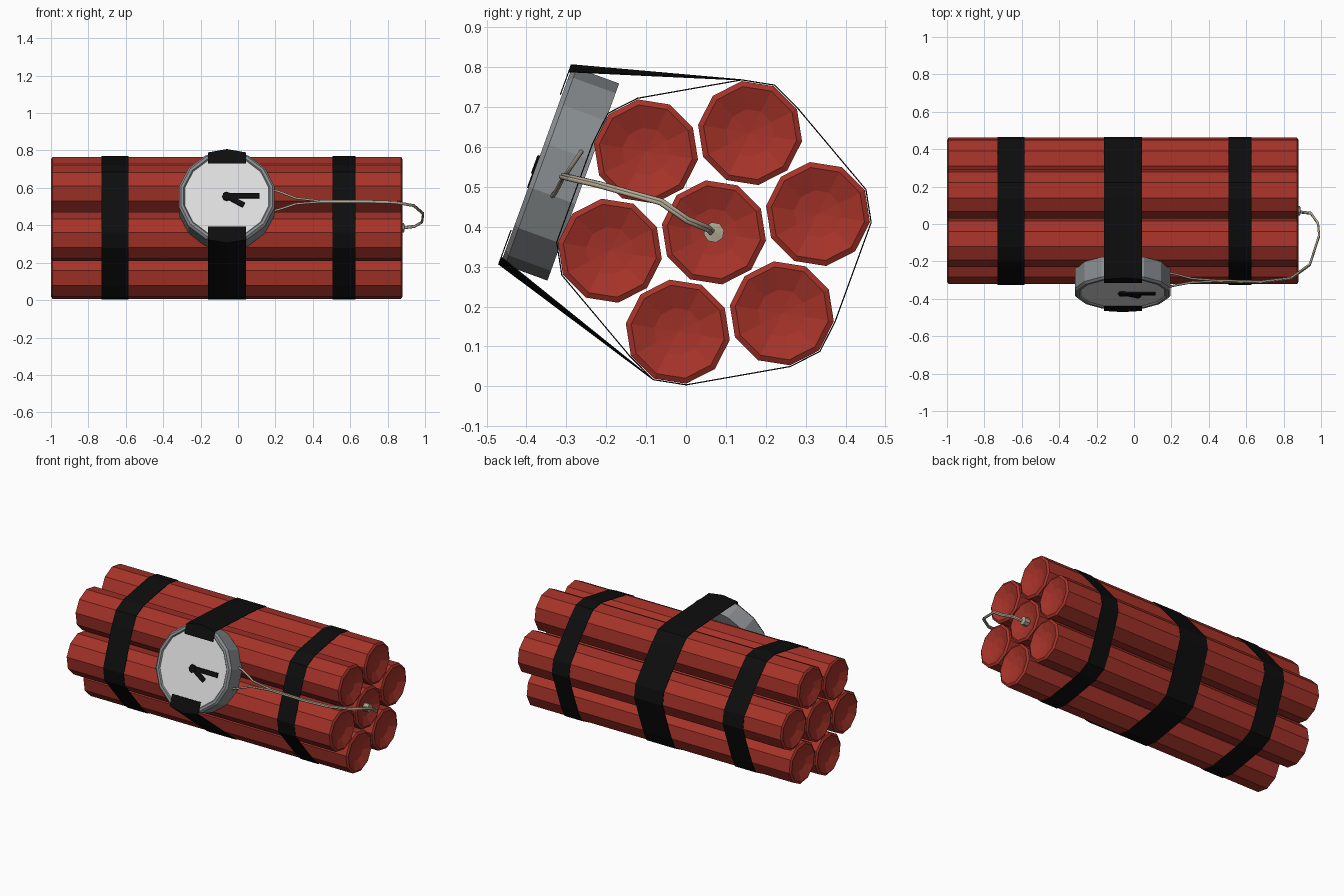
import bpy, bmesh, math
from mathutils import Vector, Matrix
from mathutils.geometry import convex_hull_2d

if "Cube" in bpy.data.objects:
    bpy.data.objects.remove(bpy.data.objects["Cube"])


def mat(name, *rgb):
    m = bpy.data.materials.new(name)
    m.diffuse_color = (*rgb, 1)
    m.use_nodes = True
    m.node_tree.nodes["Principled BSDF"].inputs["Base Color"].default_value = m.diffuse_color
    return m


RED = mat("red paper", 0.38, 0.033, 0.022)
BLACK = mat("black tape", 0.004, 0.004, 0.004)
GREY = mat("grey metal", 0.25, 0.27, 0.28)
WHITE = mat("pale dial", 0.72, 0.72, 0.73)
CORD = mat("beige cord", 0.44, 0.39, 0.29)


def finish(name, bm, *mats):
    bmesh.ops.remove_doubles(bm, verts=bm.verts, dist=1e-5)
    bmesh.ops.recalc_face_normals(bm, faces=bm.faces)
    me = bpy.data.meshes.new(name)
    bm.to_mesh(me)
    bm.free()
    for m in mats:
        me.materials.append(m)
    ob = bpy.data.objects.new(name, me)
    bpy.context.collection.objects.link(ob)
    return ob


def lathe(bm, profile, sides, phase, place):
    """Spin (height, radius) pairs; place maps (u, v, h) to a point."""
    rings = []
    for h, r in profile:
        angs = [phase + math.tau * i / sides for i in range(sides)]
        rings.append([bm.verts.new(place(r * math.cos(a), r * math.sin(a), h)) for a in angs]
                     if r else [bm.verts.new(place(0, 0, h))] * sides)
    out = []
    for k, (a, b) in enumerate(zip(rings, rings[1:])):
        for i in range(sides):
            j = (i + 1) % sides
            f = bm.faces.new(list(dict.fromkeys((a[i], a[j], b[j], b[i]))))
            out.append((k, f))
    return out


# seven sticks packed in a tilted hexagon, with dished ends
CY, CZ, R = 0.07, 0.386, 0.132
PH = math.radians(-9)
centres = [(CY, CZ)] + [(CY + 0.265 * math.cos(math.radians(10 + 60 * k)),
                         CZ + 0.265 * math.sin(math.radians(10 + 60 * k))) for k in range(6)]
profile = [(-0.970, 0), (-0.978, 0.06), (-1, 0.118), (-0.992, R),
           (0.872, R), (0.88, 0.118), (0.858, 0.06), (0.850, 0)]
for n, (cy, cz) in enumerate(centres):
    bm = bmesh.new()
    lathe(bm, profile, 10, PH, lambda u, v, h: Vector((h, cy + u, cz + v)))
    finish(f"stick_{n + 1}", bm, RED)

# clock frame: local x, y on the dial, z out of the dial
t = math.radians(20)
CLOCK = Matrix(((1, 0, 0, -0.06), (0, math.sin(t), -math.cos(t), -0.375),
                (0, math.cos(t), math.sin(t), 0.555), (0, 0, 0, 1)))


def on_clock(u, v, h):
    return CLOCK @ Vector((u, v, h))


RC = 0.263
bm = bmesh.new()
for k, f in lathe(bm, [(-0.125, 0), (-0.125, RC), (-0.012, RC), (0, RC - 0.012), (0, 0.236),
                       (-0.008, 0.23), (-0.008, 0)], 14, math.pi / 2, on_clock):
    f.material_index = int(k == 5)
finish("clock_case", bm, GREY, WHITE)

# clock hands with short tails
for name, ang, length, width in (("minute_hand", 0, 0.195, 0.028), ("hour_hand", -30, 0.125, 0.028)):
    bm = bmesh.new()
    bmesh.ops.create_cube(bm, size=1)
    m = (CLOCK @ Matrix.Translation((0, 0.003, -0.002)) @ Matrix.Rotation(math.radians(ang), 4, 'Z')
         @ Matrix.Translation((length / 2 - 0.02, 0, 0)) @ Matrix.Diagonal((length, width, 0.01, 1)))
    bmesh.ops.transform(bm, matrix=m, verts=bm.verts)
    finish(name, bm, BLACK)
bm = bmesh.new()
lathe(bm, [(-0.008, 0), (-0.008, 0.024), (0.006, 0.024), (0.006, 0)], 8, 0, on_clock)
finish("hand_hub", bm, BLACK)


# tape bands wrapped on the outline of the bundle
def outline(extra=()):
    pts = [(cy + (R + 0.003) * math.cos(PH + math.tau * i / 10),
            cz + (R + 0.003) * math.sin(PH + math.tau * i / 10))
           for cy, cz in centres for i in range(10)] + list(extra)
    return [pts[i] for i in convex_hull_2d([Vector(p) for p in pts])]


def strip(name, columns, closed):
    bm = bmesh.new()
    vs = [[bm.verts.new(p) for p in col] for col in columns]
    n = len(vs[0])
    for a, b in zip(vs, vs[1:]):
        for i in range(n if closed else n - 1):
            j = (i + 1) % n
            bm.faces.new((a[i], a[j], b[j], b[i]))
    ob = finish(name, bm, BLACK)
    s = ob.modifiers.new("thickness", 'SOLIDIFY')
    s.thickness, s.offset = 0.003, 0


for name, x0, x1 in (("left_tape", -0.73, -0.585), ("right_tape", 0.505, 0.627)):
    strip(name, [[(x, y, z) for y, z in outline()] for x in (x0, x1)], True)

# middle tape goes over the clock rim and folds onto the dial
columns = []
for u, r in ((-0.1, 0.247), (0, RC + 0.003), (0.103, 0.247)):
    top, low = on_clock(u, r, 0.004), on_clock(u, -r, 0.004)
    a, b = (top.y, top.z), (low.y, low.z)
    hull = outline((a, b))
    i = hull.index(a)
    hull = hull[i:] + hull[:i]
    if hull[1] == b:
        hull = [hull[0]] + hull[:0:-1]
    columns.append([on_clock(u, 0.186, 0.004)] + [Vector((top.x, y, z)) for y, z in hull]
                   + [on_clock(u, -0.175, 0.004)])
n = min(map(len, columns))
if max(map(len, columns)) > n:    # keep the columns equal if one outline gains a corner
    mid = min(columns, key=len)
    columns = [c if len(c) == n else [c[0], c[1]] + [Vector((c[0].x, p.y, p.z)) for p in mid[2:-2]]
               + [c[-2], c[-1]] for c in columns]
strip("middle_tape", columns, False)


# wires from the clock to the end of the centre stick
def wire(name, pts, r):
    cu = bpy.data.curves.new(name, 'CURVE')
    cu.dimensions = '3D'
    cu.bevel_depth, cu.bevel_resolution, cu.use_fill_caps = r, 1, True
    sp = cu.splines.new('POLY')
    sp.points.add(len(pts) - 1)
    for p, co in zip(sp.points, pts):
        p.co = (*co, 1)
    cu.materials.append(CORD)
    bpy.context.collection.objects.link(bpy.data.objects.new(name, cu))


tail = [(0.44, -0.302, 0.53), (0.68, -0.308, 0.53), (0.84, -0.288, 0.525), (0.94, -0.215, 0.508),
        (0.99, -0.06, 0.465), (0.984, 0.005, 0.42), (0.945, 0.06, 0.397), (0.86, CY, CZ)]
wire("upper_wire", [(0.17, -0.26, 0.592), (0.22, -0.268, 0.58), (0.31, -0.292, 0.545)] + tail, 0.006)
wire("lower_wire", [(0.17, -0.34, 0.472), (0.22, -0.328, 0.485), (0.31, -0.312, 0.515)]
     + [(x, y - 0.005, z - 0.005) for x, y, z in tail], 0.006)

# cord plug in the centre stick
bm = bmesh.new()
lathe(bm, [(0.84, 0), (0.84, 0.026), (0.888, 0.026), (0.892, 0)], 8, 0.2,
      lambda u, v, h: Vector((h, CY + u, CZ + v)))
finish("cord_plug", bm, CORD)
